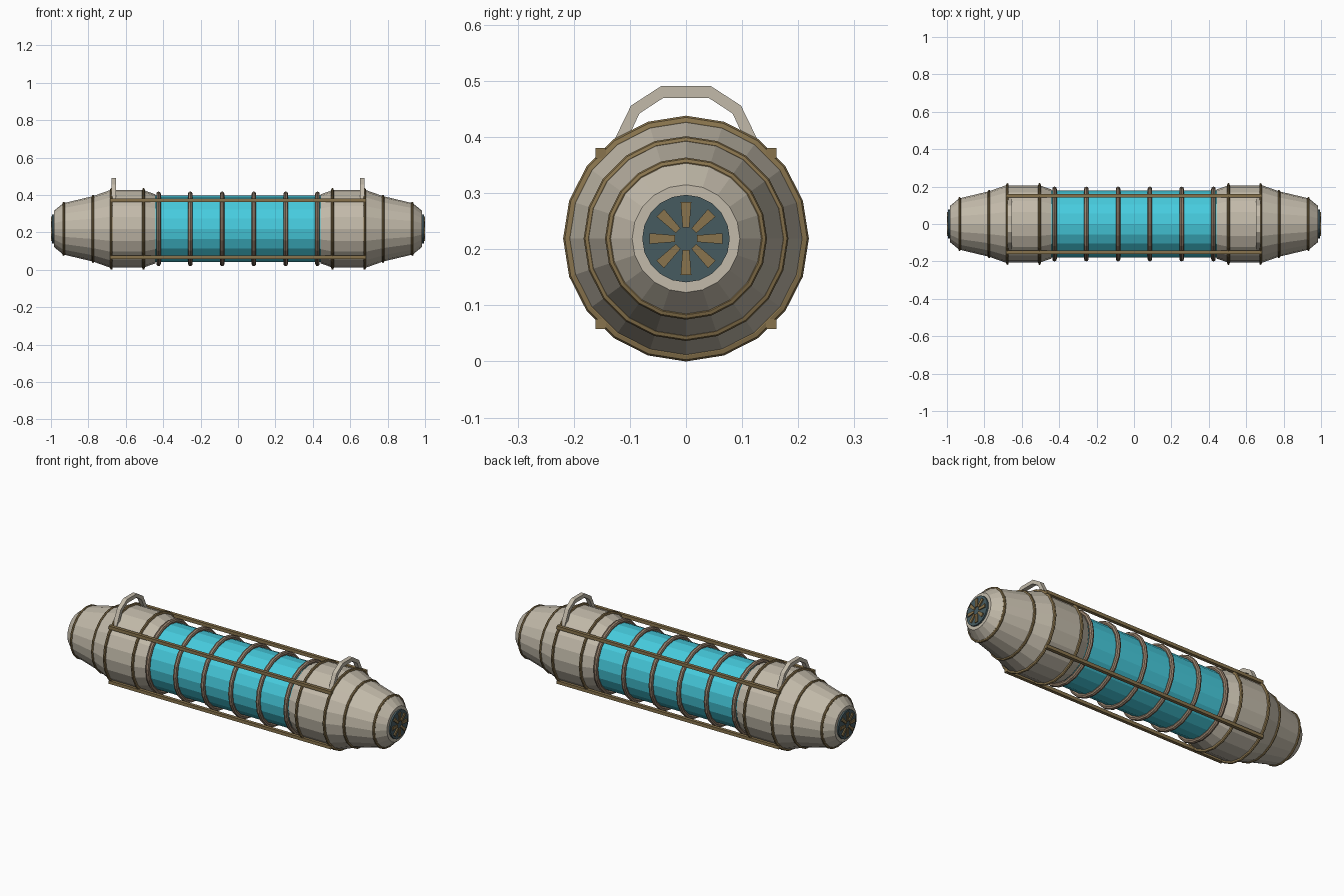
import bpy, bmesh, math
from mathutils import Vector

if "Cube" in bpy.data.objects:
    bpy.data.objects.remove(bpy.data.objects["Cube"])

N = 20          # sides of all round parts
CZ = 0.219      # height of the long axis


def material(name, rgb):
    m = bpy.data.materials.new(name)
    m.diffuse_color = (*rgb, 1)
    m.use_nodes = True
    m.node_tree.nodes["Principled BSDF"].inputs["Base Color"].default_value = m.diffuse_color
    return m


SHELL = material("beige_metal", (0.54, 0.49, 0.40))
GLASS = material("cyan_glass", (0.062, 0.60, 0.73))
BRONZE = material("bronze", (0.25, 0.175, 0.075))
COPPER = material("dull_copper", (0.32, 0.23, 0.16))
DARK = material("dark_slate", (0.062, 0.105, 0.118))


def finish(name, bm, mat):
    bmesh.ops.recalc_face_normals(bm, faces=bm.faces)
    me = bpy.data.meshes.new(name)
    bm.to_mesh(me)
    bm.free()
    me.materials.append(mat)
    ob = bpy.data.objects.new(name, me)
    bpy.context.collection.objects.link(ob)
    return ob


def lathe(name, profile, mat, closed=False):
    """Spin (x, radius) points around the long axis."""
    bm = bmesh.new()
    loops = []
    for x, r in profile:
        loops.append([bm.verts.new((x, r * math.sin(math.tau * i / N),
                                    CZ + r * math.cos(math.tau * i / N)))
                      for i in range(N)])
    pairs = list(zip(loops, loops[1:]))
    if closed:
        pairs.append((loops[-1], loops[0]))
    for a, b in pairs:
        for i in range(N):
            j = (i + 1) % N
            bm.faces.new((a[i], a[j], b[j], b[i]))
    if not closed:
        bm.faces.new(loops[0])
        bm.faces.new(loops[-1])
    return finish(name, bm, mat)


def ring(name, x, major, half_w, half_h, mat):
    """Band with an eight-sided section."""
    section = [(x + half_w * math.cos(math.tau * k / 8),
                major + half_h * math.sin(math.tau * k / 8)) for k in range(8)]
    return lathe(name, section, mat, closed=True)


def box(name, lo, hi, mat):
    bm = bmesh.new()
    bmesh.ops.create_cube(bm, size=1)
    for v in bm.verts:
        v.co = Vector([(l + h) / 2 + c * (h - l) for l, h, c in zip(lo, hi, v.co)])
    return finish(name, bm, mat)


# Glass tube with its ribs
lathe("glass_tube", [(-0.46, 0.178), (0.46, 0.178)], GLASS)
for k in range(6):
    ring("tube_rib", -0.425 + 0.17 * k, 0.188, 0.012, 0.012, COPPER)

# End caps, hoops, vents and handles, mirrored left and right
for s, side in ((1, "right"), (-1, "left")):
    cap = [(0.44, 0.184), (0.505, 0.207), (0.685, 0.207), (0.775, 0.175),
           (0.935, 0.137), (0.985, 0.096)]
    lathe("end_cap_" + side, [(s * x, r) for x, r in cap], SHELL)
    for x, r in ((0.505, 0.2085), (0.677, 0.2085), (0.775, 0.174), (0.932, 0.136)):
        ring("cap_hoop_" + side, s * x, r, 0.007, 0.0105 if r > 0.2 else 0.0085, BRONZE)

    # vent disc and its eight spokes
    lathe("vent_disc_" + side, [(s * 0.97, 0.078), (s * 0.994, 0.078)], DARK)
    bm = bmesh.new()
    for k in range(8):
        a = math.tau * k / 8
        c, d = math.cos(a), math.sin(a)
        flat = [(0.020, -0.006), (0.065, -0.0095), (0.065, 0.0095), (0.020, 0.006)]
        a_loop, b_loop = [[bm.verts.new((s * x, r * c - t * d, CZ + r * d + t * c))
                           for r, t in flat] for x in (0.992, 1.0)]
        bm.faces.new(a_loop)
        bm.faces.new(b_loop)
        for i in range(4):
            j = (i + 1) % 4
            bm.faces.new((a_loop[i], a_loop[j], b_loop[j], b_loop[i]))
    finish("vent_spokes_" + side, bm, BRONZE)

    # arched carrying handle: outer and inner outline in y, z
    outer = [(-0.152, 0.345), (-0.098, 0.456), (-0.044, 0.491)]
    inner = [(-0.128, 0.345), (-0.083, 0.442), (-0.040, 0.470)]
    outer += [(-y, z) for y, z in reversed(outer)]
    inner += [(-y, z) for y, z in reversed(inner)]
    bm = bmesh.new()
    rows = []
    for (yo, zo), (yi, zi) in zip(outer, inner):
        rows.append([bm.verts.new(p) for p in (
            (s * 0.665 - 0.012, yo, zo), (s * 0.665 + 0.012, yo, zo),
            (s * 0.665 + 0.012, yi, zi), (s * 0.665 - 0.012, yi, zi))])
    for a, b in zip(rows, rows[1:]):
        for i in range(4):
            j = (i + 1) % 4
            bm.faces.new((a[i], a[j], b[j], b[i]))
    bm.faces.new(rows[0])
    bm.faces.new(rows[-1])
    finish("handle_" + side, bm, SHELL)

# Four long guard rods
for sy in (-1, 1):
    for sz in (-1, 1):
        y, z, h = sy * 0.152, CZ + sz * 0.152, 0.009
        box("guard_rod", (-0.685, y - h, z - h), (0.685, y + h, z + h), BRONZE)
